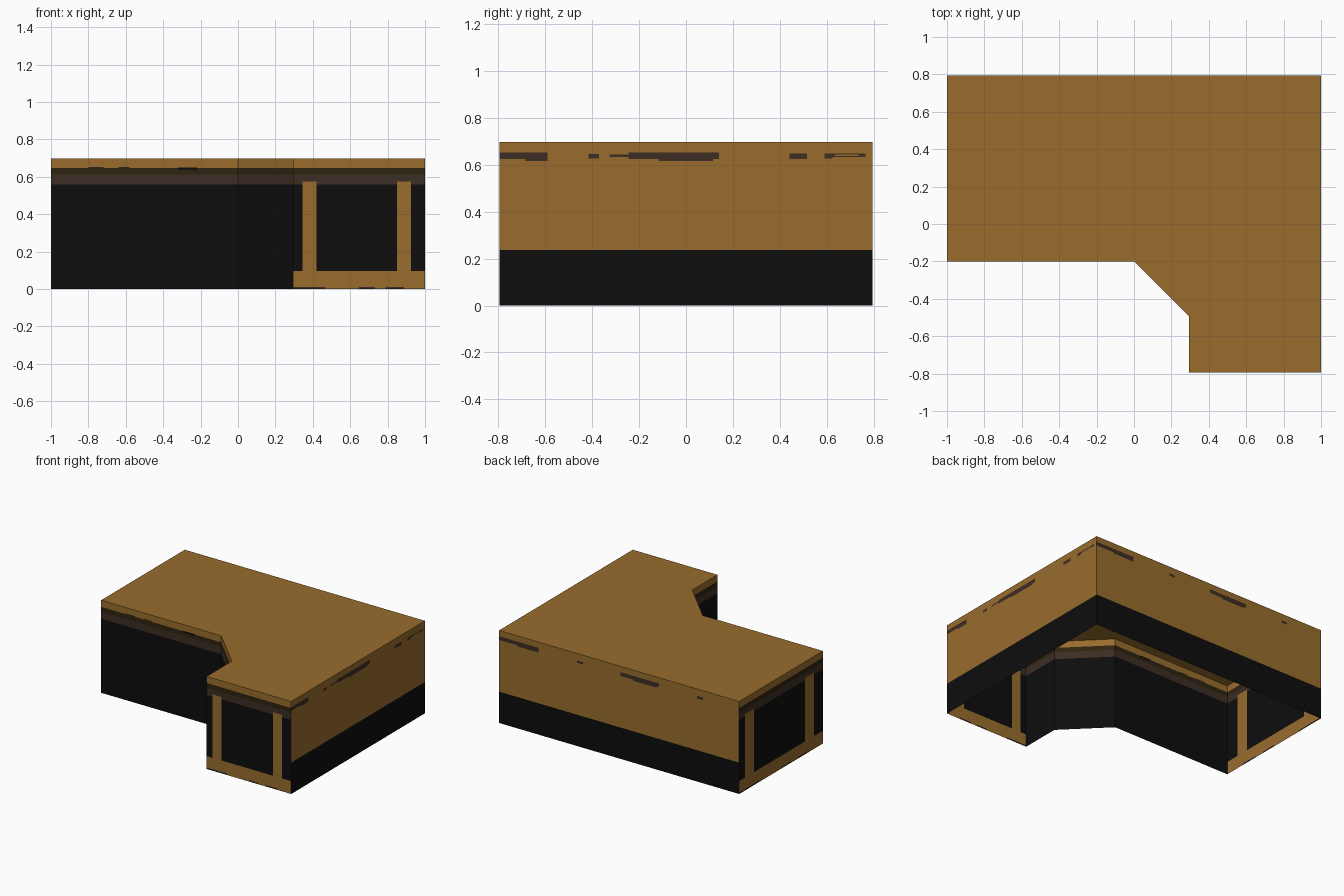
import bpy, bmesh
from mathutils import Vector

if "Cube" in bpy.data.objects:
    bpy.data.objects.remove(bpy.data.objects["Cube"])

H = 0.697
COLOURS = [("warm wood", (0.319, 0.151, 0.027)), ("black panel", (0.004, 0.004, 0.004)),
           ("brown trim", (0.048, 0.026, 0.017)), ("dark olive trim", (0.026, 0.017, 0.005))]
WOOD, BLACK, BROWN, OLIVE = range(4)
mats = []
for name, c in COLOURS:
    m = bpy.data.materials.new(name)
    m.diffuse_color = (*c, 1)
    m.use_nodes = True
    m.node_tree.nodes["Principled BSDF"].inputs["Base Color"].default_value = m.diffuse_color
    mats.append(m)


def finish(name, bm):
    mesh = bpy.data.meshes.new(name)
    bm.to_mesh(mesh)
    bm.free()
    for m in mats:
        mesh.materials.append(m)
    bpy.context.collection.objects.link(bpy.data.objects.new(name, mesh))


def wall(name, p, q, rects):
    """Single-skin wall from p to q; rects (u0, u1, z0, z1, colour), later ones win."""
    p, q = Vector((*p, 0)), Vector((*q, 0))
    length = (q - p).length
    d = (q - p) / length
    us = sorted({0, length} | {min(max(u, 0), length) for r in rects for u in r[:2]})
    zs = sorted({0, H} | {z for r in rects for z in r[2:4]})
    bm = bmesh.new()
    grid = [[bm.verts.new(p + d * u + Vector((0, 0, z))) for z in zs] for u in us]
    for i in range(len(us) - 1):
        for j in range(len(zs) - 1):
            f = bm.faces.new((grid[i][j], grid[i + 1][j], grid[i + 1][j + 1], grid[i][j + 1]))
            u, z = (us[i] + us[i + 1]) / 2, (zs[j] + zs[j + 1]) / 2
            for u0, u1, z0, z1, col in rects:
                if u0 < u < u1 and z0 < z < z1:
                    f.material_index = col
    finish(name, bm)


# L-shaped outline with a chamfered inner corner, counter-clockwise
outline = [(-1, -0.2), (0, -0.2), (0.295, -0.495), (0.295, -0.795),
           (1, -0.795), (1, 0.795), (-1, 0.795)]

# counter top
bm = bmesh.new()
bm.faces.new([bm.verts.new((x, y, H)) for x, y in outline])
finish("counter_top", bm)

# shared bands: black body, brown and olive trim, wood edge left on top
bands = [(-1, 9, 0, 0.558, BLACK), (-1, 9, 0.558, 0.612, BROWN), (-1, 9, 0.612, 0.647, OLIVE)]

# inner front walls with a few worn nicks under the wood edge
nicks = [(0.2, 0.28, 0.643, 0.652, OLIVE), (0.36, 0.42, 0.643, 0.652, OLIVE),
         (0.68, 0.78, 0.636, 0.65, BLACK)]
wall("long_front", outline[0], outline[1], bands + nicks)
wall("chamfer_front", outline[1], outline[2], bands)
wall("short_front", outline[2], outline[3], bands)


# end panels: wood base, two uprights, worn bottom edge
def end_panel(name, p, q):
    w = (Vector(q) - Vector(p)).length
    rects = bands + [(0, w, 0, 0.097, WOOD)]
    for a, b in ((0.07, 0.178), (0.787, 0.893)):
        rects.append((a * w, b * w, 0.097, 0.575, WOOD))
    for a, b in ((0, 0.24), (0.5, 0.62), (0.7, 0.84)):
        rects.append((a * w, b * w, 0, 0.012, BROWN))
    wall(name, p, q, rects)


end_panel("front_end_panel", outline[3], outline[4])
end_panel("left_end_panel", outline[6], outline[0])

# outer walls: wood above a black kick band, dark knots along the upper edge
kick = [(-1, 9, 0, 0.236, BLACK)]
wall("right_wall", outline[4], outline[5], kick + [
    (0, 0.205, 0.625, 0.653, BROWN), (0.11, 0.205, 0.617, 0.625, BROWN),
    (0.38, 0.425, 0.627, 0.645, BROWN), (0.47, 0.55, 0.634, 0.644, BROWN),
    (0.55, 0.935, 0.625, 0.653, BROWN), (0.68, 0.91, 0.617, 0.625, BROWN),
    (1.235, 1.31, 0.624, 0.648, BROWN), (1.385, 1.42, 0.626, 0.648, BROWN),
    (1.42, 1.56, 0.634, 0.648, BROWN), (1.43, 1.53, 0.638, 0.643, WOOD)])
wall("back_wall", outline[5], outline[6], kick + [
    (0, 0.33, 0.625, 0.653, BROWN), (0.15, 0.33, 0.617, 0.625, BROWN),
    (0.65, 0.70, 0.627, 0.645, BROWN),
    (1.01, 1.33, 0.625, 0.653, BROWN), (1.12, 1.31, 0.617, 0.625, BROWN),
    (1.65, 1.70, 0.627, 0.645, BROWN)])
